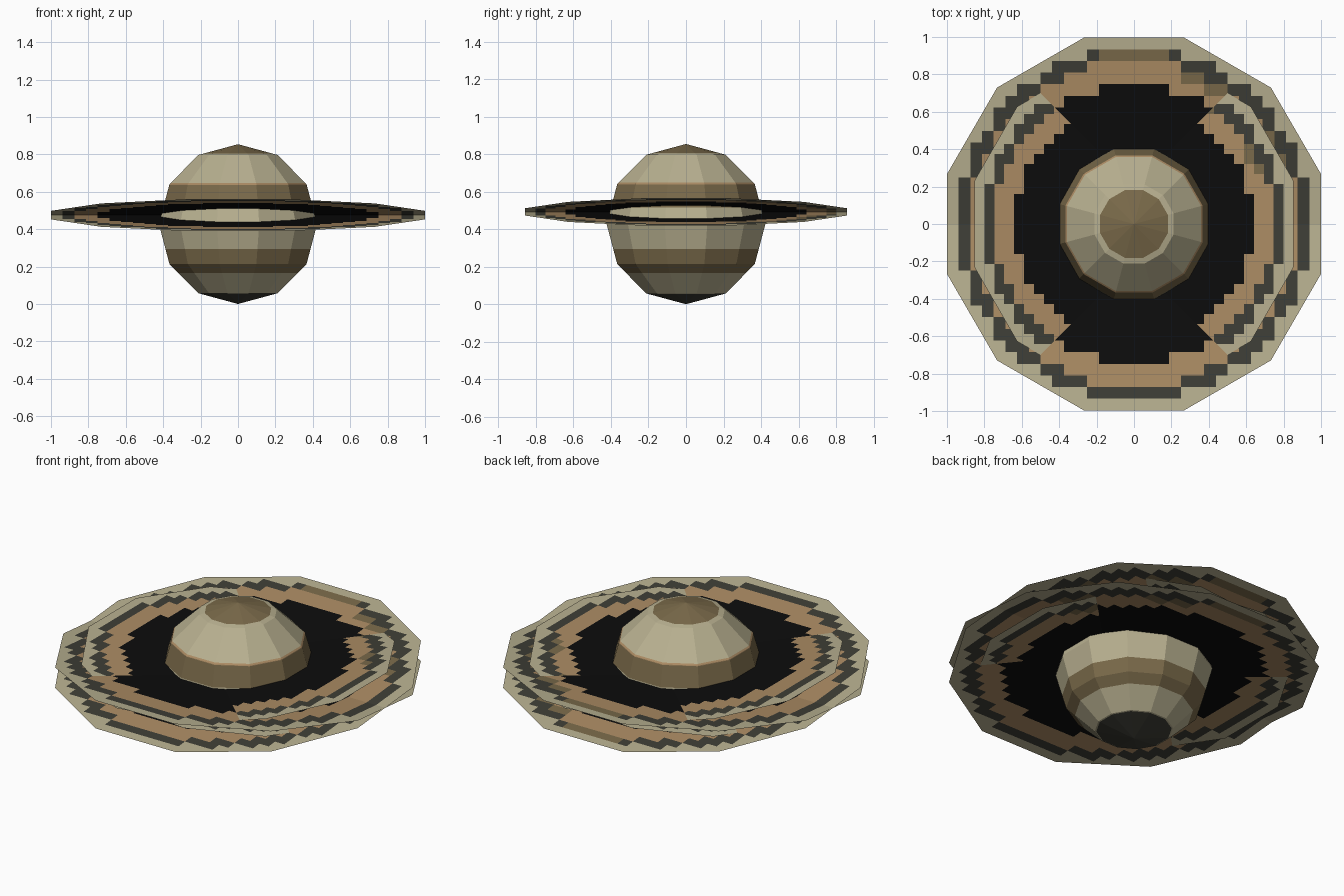
import bpy, bmesh, math
from mathutils import Vector, Matrix

if "Cube" in bpy.data.objects:
    bpy.data.objects.remove(bpy.data.objects["Cube"])


def srgb(*c):
    f = lambda v: v / 12.92 if v <= 0.04045 else ((v + 0.055) / 1.055) ** 2.4
    return [f(v / 255) for v in c] + [1.0]


CREAM, TAN, OLIVE, CHARCOAL, BLACK = range(5)
materials = []
for name, col in [("cream", (184, 176, 144)), ("tan", (172, 140, 100)),
                  ("olive_brown", (122, 106, 74)), ("charcoal", (62, 62, 54)),
                  ("black", (12, 12, 12))]:
    m = bpy.data.materials.new(name)
    m.diffuse_color = srgb(*col)
    m.use_nodes = True
    m.node_tree.nodes["Principled BSDF"].inputs["Base Color"].default_value = m.diffuse_color
    materials.append(m)

TURN = Matrix.Rotation(math.radians(15), 4, 'Z')   # flat side faces the front


def cut(bm, co, normal):
    bmesh.ops.bisect_plane(bm, geom=bm.verts[:] + bm.edges[:] + bm.faces[:],
                           dist=1e-6, plane_co=co, plane_no=normal)


def finish(bm, name, rule):
    for f in bm.faces:
        f.material_index = rule(f.calc_center_median())
        f.smooth = False
    mesh = bpy.data.meshes.new(name)
    bm.to_mesh(mesh)
    bm.free()
    for m in materials:
        mesh.materials.append(m)
    ob = bpy.data.objects.new(name, mesh)
    bpy.context.collection.objects.link(ob)
    return ob


# planet: 12-sided faceted ball, cut into horizontal colour bands
BANDS = [(0.055, CHARCOAL), (0.165, CREAM), (0.295, OLIVE), (0.515, CREAM),
         (0.637, OLIVE), (0.648, TAN), (0.805, CREAM), (9, OLIVE)]
bm = bmesh.new()
bmesh.ops.create_uvsphere(bm, u_segments=12, v_segments=6, radius=1,
                          matrix=Matrix.Translation((0, 0, 0.427))
                          @ Matrix.Diagonal((0.438, 0.438, 0.427, 1)) @ TURN)
for z, _ in BANDS[:-1]:
    cut(bm, Vector((0, 0, z)), Vector((0, 0, 1)))
finish(bm, "planet", lambda c: next(k for z, k in BANDS if c.z < z))


# ring sheets: 12-sided discs cut into a square grid, coloured by cell radius
def ring_colour(c):
    x, y = [(math.floor(v * 16) + 0.5) / 16 for v in (c.x, c.y)]
    r, a = math.hypot(x, y), math.degrees(math.atan2(y, x))
    if r < 0.745:
        return BLACK
    if r < 0.88:
        return OLIVE if r > 0.81 and (22 < a < 38 or 56 < a < 74) else TAN
    if r < 0.942:
        return OLIVE if y > 0.88 and abs(x) < 0.2 else CHARCOAL
    return CREAM


def ring_sheet(name, size, height, axis, tilt):
    bm = bmesh.new()
    bmesh.ops.create_circle(bm, cap_ends=True, segments=12,
                            radius=1 / math.cos(math.radians(15)), matrix=TURN)
    for i in range(-15, 16):
        for n in (Vector((1, 0, 0)), Vector((0, 1, 0))):
            cut(bm, n * (i / 16), n)
    ob = finish(bm, name, ring_colour)
    ob.data.transform(Matrix.Translation((0, 0, height))
                      @ Matrix.Rotation(math.radians(tilt), 4, axis)
                      @ Matrix.Scale(size, 4))


# two crossing pairs of slightly tilted sheets
for side, tilt in (("a", 4.9), ("b", -4.9)):
    ring_sheet("outer_ring_" + side, 1.0, 0.475, 'X', tilt)
    ring_sheet("inner_ring_" + side, 0.857, 0.492, 'Y', tilt)
